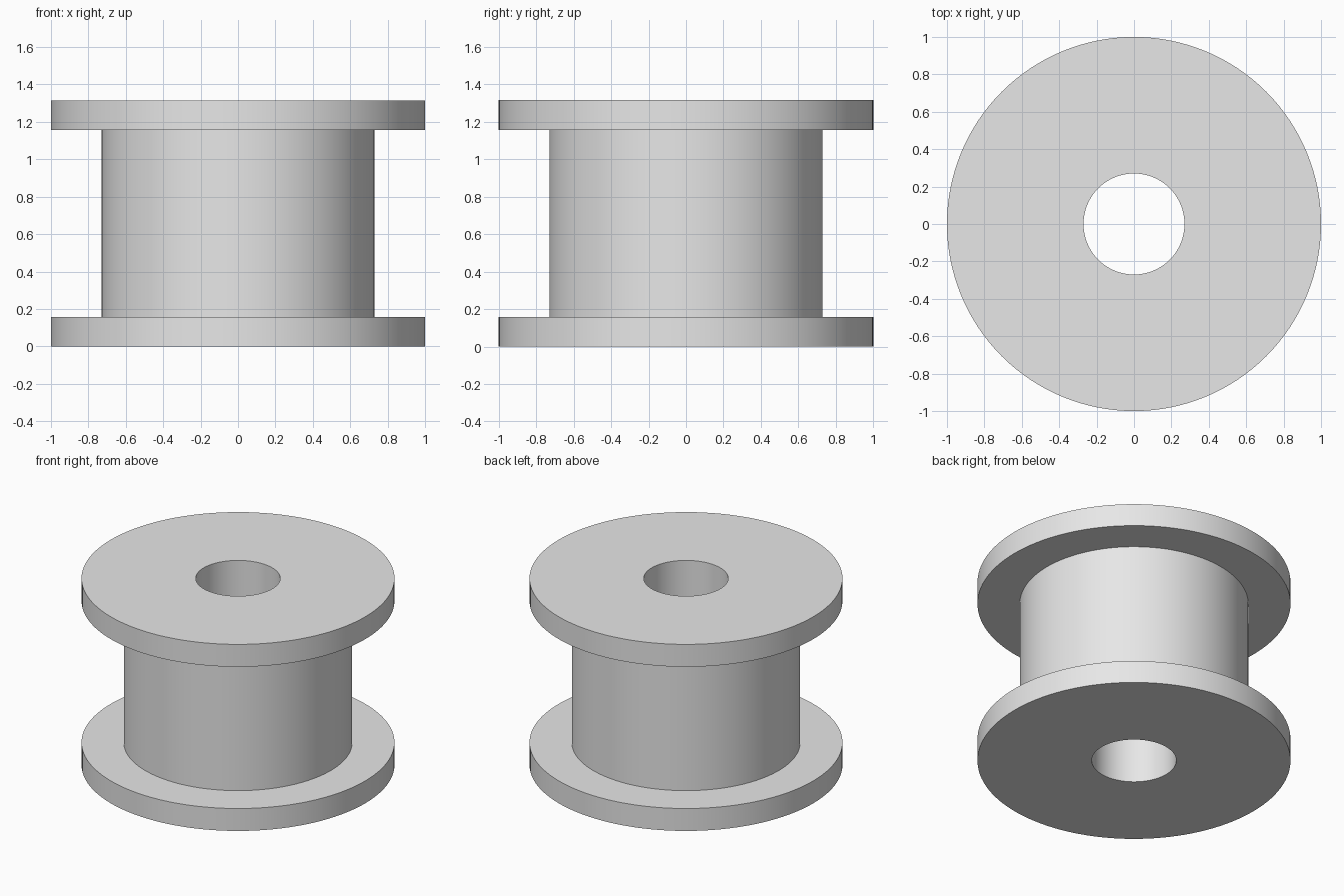
import bpy
import bmesh
import math

cube = bpy.data.objects.get("Cube")
if cube:
    bpy.data.objects.remove(cube, do_unlink=True)

# Single grey finish
grey = bpy.data.materials.new("light_grey")
grey.use_nodes = True
colour = (0.8, 0.8, 0.8, 1)
grey.diffuse_color = colour
grey.node_tree.nodes["Principled BSDF"].inputs["Base Color"].default_value = colour

SEGMENTS = 128
BORE, CORE, RIM = 0.27, 0.73, 1.0
HEIGHT, FLANGE = 1.315, 0.158

# Half section of the spool: bore, flanges and core
profile = [
    (BORE, 0), (RIM, 0), (RIM, FLANGE), (CORE, FLANGE),
    (CORE, HEIGHT - FLANGE), (RIM, HEIGHT - FLANGE),
    (RIM, HEIGHT), (BORE, HEIGHT),
]

# Revolve the closed section around the vertical axis
bm = bmesh.new()
verts = [bm.verts.new((r, 0, z)) for r, z in profile]
edges = [bm.edges.new((v, verts[(i + 1) % len(verts)])) for i, v in enumerate(verts)]
bmesh.ops.spin(bm, geom=verts + edges, cent=(0, 0, 0), axis=(0, 0, 1),
               angle=math.tau, steps=SEGMENTS, use_merge=False)
bmesh.ops.remove_doubles(bm, verts=bm.verts, dist=0.0001)
bmesh.ops.recalc_face_normals(bm, faces=bm.faces)
mesh = bpy.data.meshes.new("spool")
bm.to_mesh(mesh)
bm.free()
mesh.materials.append(grey)

spool = bpy.data.objects.new("spool", mesh)
bpy.context.collection.objects.link(spool)

# Smooth round walls, crisp flange edges
bpy.ops.object.select_all(action="DESELECT")
spool.select_set(True)
bpy.context.view_layer.objects.active = spool
bpy.ops.object.shade_smooth_by_angle(angle=math.radians(30))
